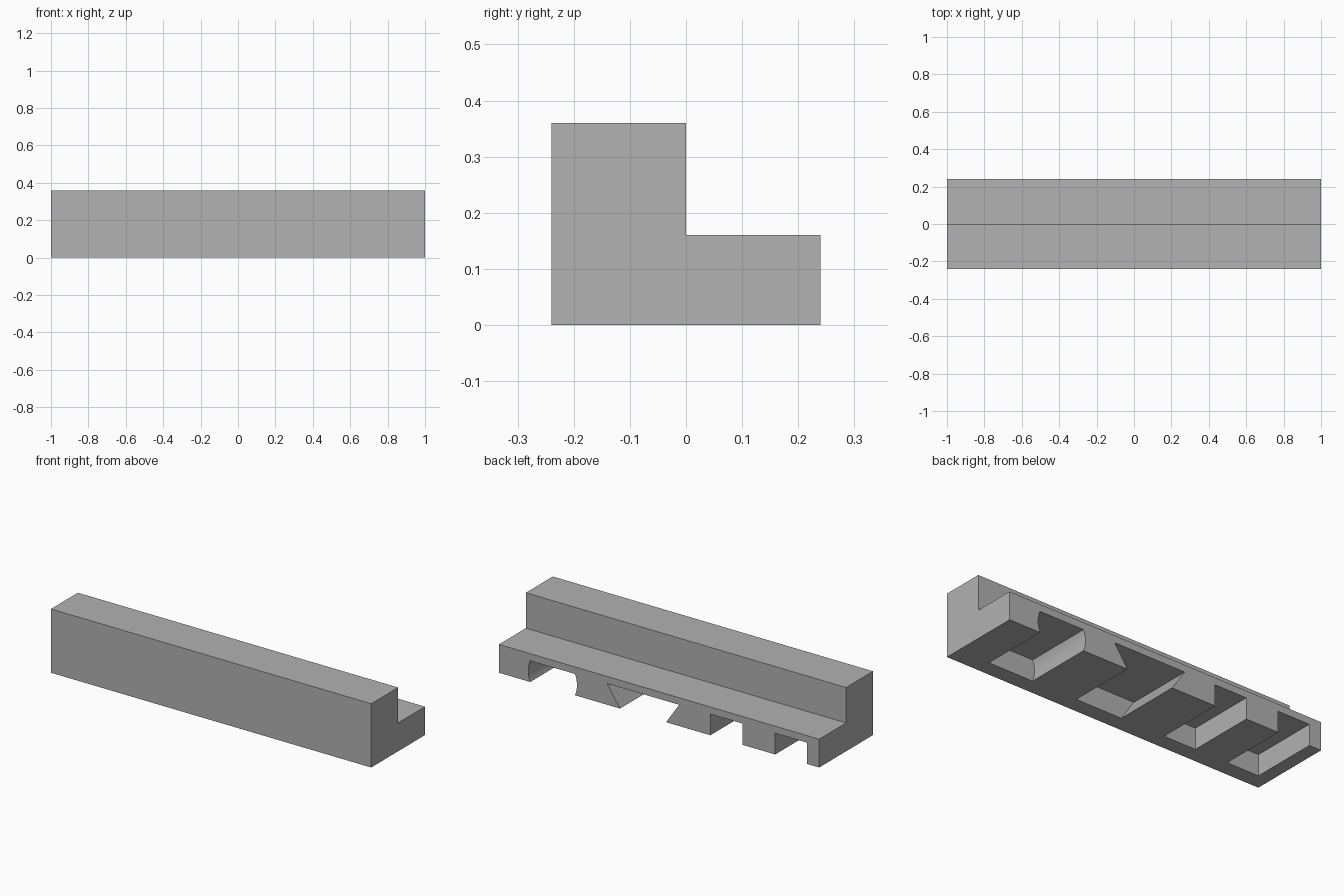
import bpy, math

cube = bpy.data.objects.get("Cube")
if cube:
    bpy.data.objects.remove(cube, do_unlink=True)

grey = bpy.data.materials.new("plain grey")
grey.use_nodes = True
grey.diffuse_color = (0.445, 0.445, 0.445, 1)
grey.node_tree.nodes["Principled BSDF"].inputs["Base Color"].default_value = grey.diffuse_color


def prism(name, near, far):
    """Solid spanning two matching outlines."""
    n = len(near)
    faces = [list(range(n))[::-1], list(range(n, 2 * n))]
    faces += [[i, (i + 1) % n, (i + 1) % n + n, i + n] for i in range(n)]
    mesh = bpy.data.meshes.new(name)
    mesh.from_pydata(near + far, [], faces)
    mesh.materials.append(grey)
    obj = bpy.data.objects.new(name, mesh)
    bpy.context.collection.objects.link(obj)
    return obj


# Stepped bar: tall front, low rear ledge
FRONT, BACK, TALL, LEDGE = -0.24, 0.24, 0.36, 0.16
step = [(FRONT, 0), (BACK, 0), (BACK, LEDGE), (0, LEDGE), (0, TALL), (FRONT, TALL)]
bar = prism("stepped_bar", [(-1, y, z) for y, z in step], [(1, y, z) for y, z in step])

# Slots in the underside, open at the back: half-width profiles from bottom to top
DEPTH, SLOT_FRONT, BELOW = 0.12, -0.15, -0.05


def straight():
    return [(0.1, BELOW), (0.1, DEPTH)]


def dovetail():
    return [(0.144, BELOW), (0.144, 0), (0.225, DEPTH)]


def rounded():
    mid, radius = DEPTH / 2, 0.152
    heights = [DEPTH * i / 12 for i in range(13)]
    arc = [(math.sqrt(radius ** 2 - (z - mid) ** 2), z) for z in heights]
    return [(arc[0][0], BELOW)] + arc


slots = [(-0.825, straight()), (-0.42, straight()), (0.1, dovetail()), (0.665, rounded())]
for centre, half in slots:
    outline = [(centre + w, z) for w, z in half] + [(centre - w, z) for w, z in reversed(half)]
    cutter = prism("slot_cutter", [(x, SLOT_FRONT, z) for x, z in outline],
                   [(x, BACK + 0.1, z) for x, z in outline])
    cutter.data.flip_normals()
    cutter.hide_render = True
    cut = bar.modifiers.new("slot", 'BOOLEAN')
    cut.operation = 'DIFFERENCE'
    cut.solver = 'EXACT'
    cut.object = cutter
    bpy.context.view_layer.objects.active = bar
    bpy.ops.object.modifier_apply(modifier=cut.name)
    bpy.data.objects.remove(cutter, do_unlink=True)

# Smooth the curved slot walls, keep all other edges sharp
bpy.ops.object.select_all(action='DESELECT')
bar.select_set(True)
bpy.context.view_layer.objects.active = bar
bpy.ops.object.shade_smooth_by_angle(angle=math.radians(20))
